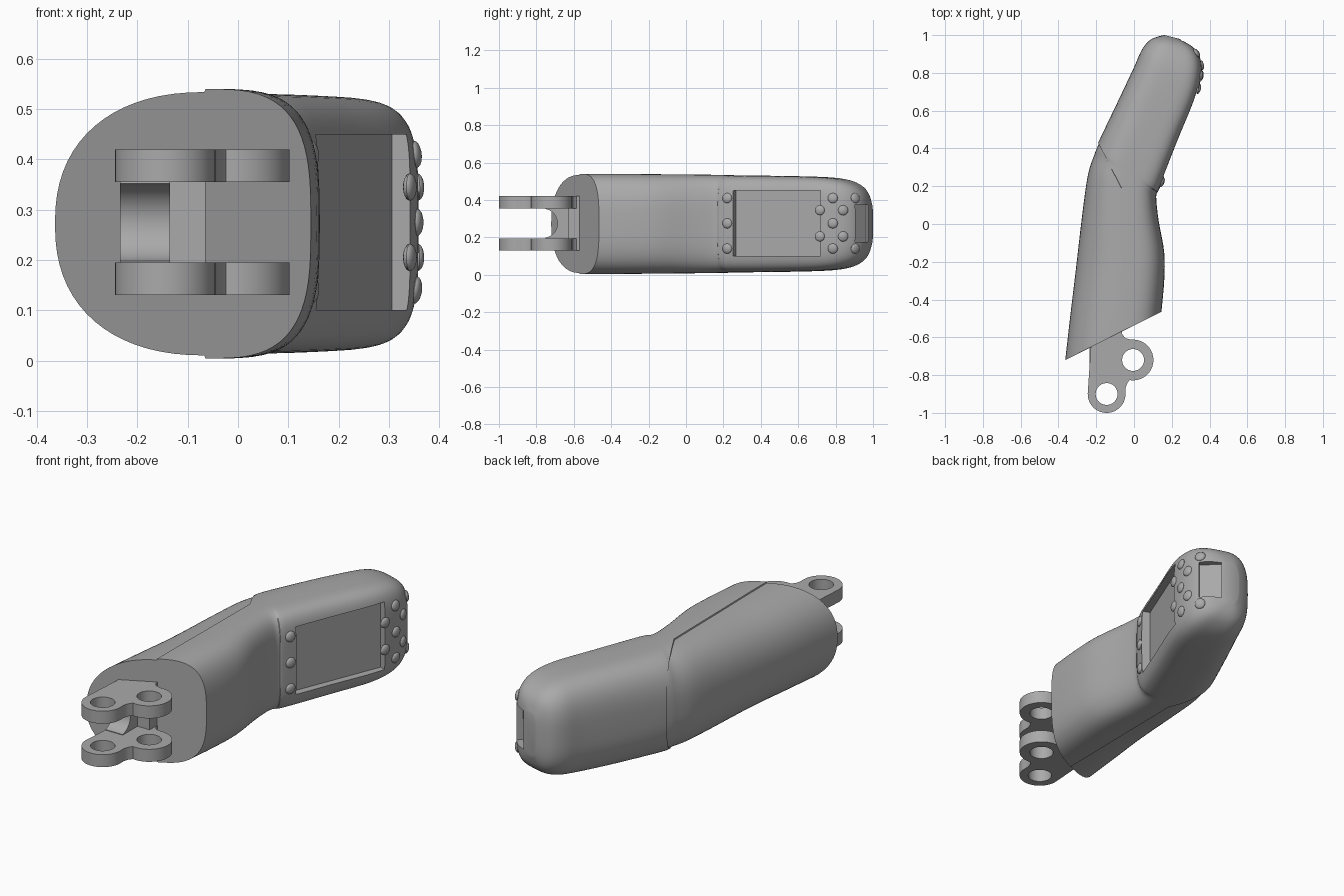
import bpy, bmesh, math
from mathutils import Vector, Matrix
from mathutils.bvhtree import BVHTree

cube = bpy.data.objects.get("Cube")
if cube:
    bpy.data.objects.remove(cube, do_unlink=True)

grey = bpy.data.materials.new("plain grey")
grey.use_nodes = True
grey.diffuse_color = (0.4, 0.4, 0.4, 1)
grey.node_tree.nodes["Principled BSDF"].inputs["Base Color"].default_value = (0.4, 0.4, 0.4, 1)

MID = 0.272      # height of the symmetry plane
AROUND = 72


def activate(ob):
    bpy.ops.object.select_all(action='DESELECT')
    ob.select_set(True)
    bpy.context.view_layer.objects.active = ob


def finish(name, bm, smooth=True):
    bmesh.ops.recalc_face_normals(bm, faces=bm.faces)
    me = bpy.data.meshes.new(name)
    bm.to_mesh(me)
    bm.free()
    ob = bpy.data.objects.new(name, me)
    bpy.context.collection.objects.link(ob)
    me.materials.append(grey)
    if smooth:
        activate(ob)
        bpy.ops.object.shade_smooth_by_angle(angle=math.radians(35))
    return ob


def box(name, size, matrix):
    bm = bmesh.new()
    bmesh.ops.create_cube(bm, size=1, matrix=matrix @ Matrix.Diagonal((*size, 1)))
    return finish(name, bm, False)


def catmull(a, b, c, d, t):
    return [0.5 * (2*q + (r-p)*t + (2*p-5*q+4*r-s)*t*t + (3*q-p-3*r+s)*t**3)
            for p, q, r, s in zip(a, b, c, d)]


# Body stations: back x, y, face x, y, half height, crest position, back and face squareness
stations = [
    (-.37, -.72, .145, -.465, .268, .60, 2.3, 3.1),
    (-.345, -.5, .16, -.30, .268, .60, 2.3, 3.1),
    (-.315, -.25, .16, -.15, .266, .60, 2.3, 3.2),
    (-.28, .05, .13, .02, .264, .58, 2.4, 3.4),
    (-.25, .26, .118, .13, .262, .55, 2.5, 3.7),
    (-.215, .37, .122, .165, .260, .53, 2.6, 4.2),
    (-.19, .43, .14, .20, .259, .5, 2.8, 5),
    (-.08, .66, .235, .44, .256, .5, 3, 5),
    (0, .83, .325, .66, .250, .5, 3, 5),
    (.04, .92, .357, .79, .236, .5, 3, 4.5),
    (.08, .97, .35, .88, .207, .5, 3, 4),
    (.12, .99, .31, .94, .167, .5, 3, 3.5),
    (.16, 1, .24, .98, .11, .5, 3, 3),
]


def section(bm, back_x, back_y, face_x, face_y, h, crest, n_back, n_face):
    a, b = Vector((back_x, back_y, MID)), Vector((face_x, face_y, MID))
    ring = []
    for i in range(AROUND):
        ang = 2 * math.pi * i / AROUND
        c, s = math.cos(ang), math.sin(ang)
        n = n_face if c > 0 else n_back
        u = math.copysign(abs(c) ** (2 / n), c)
        v = math.copysign(abs(s) ** (2 / n), s)
        p = a.lerp(b, crest + u * (1 - crest if c > 0 else crest))
        ring.append(bm.verts.new(p + Vector((0, 0, v * h))))
    return ring


# Body loft
bm = bmesh.new()
padded = [stations[0]] + stations + [stations[-1]]
rings = []
for k in range(len(stations) - 1):
    for j in range(4):
        rings.append(section(bm, *catmull(*padded[k:k + 4], j / 4)))
rings.append(section(bm, *stations[-1]))
for r0, r1 in zip(rings, rings[1:]):
    for i in range(AROUND):
        j = (i + 1) % AROUND
        bm.faces.new((r0[i], r0[j], r1[j], r1[i]))
bm.faces.new(rings[-1])
bmesh.ops.recalc_face_normals(bm, faces=bm.faces)

# Back shell, set slightly in along its seam
seam_x = -0.065
corner, slant = Vector((seam_x, 0.19, 0)), Vector((0.88, 0.46, 0)).normalized()
for co, no in ((corner, Vector((1, 0, 0))), (corner, slant)):
    bmesh.ops.bisect_plane(bm, geom=bm.verts[:] + bm.edges[:] + bm.faces[:],
                           dist=1e-5, plane_co=co, plane_no=no)
shell = [f for f in bm.faces if f.calc_center_median().x < seam_x
         and (f.calc_center_median() - corner).dot(slant) < 0]
bmesh.ops.inset_region(bm, faces=shell, thickness=0.002, depth=-0.006,
                       use_boundary=False, use_even_offset=True)
bmesh.ops.holes_fill(bm, edges=[e for e in bm.edges if e.is_boundary], sides=0)
bmesh.ops.recalc_face_normals(bm, faces=bm.faces)
surface = BVHTree.FromBMesh(bm)
body = finish("body", bm, False)


def carve(cutter):
    mod = body.modifiers.new("carve", 'BOOLEAN')
    mod.operation, mod.solver, mod.object = 'DIFFERENCE', 'EXACT', cutter
    activate(body)
    bpy.ops.object.modifier_apply(modifier=mod.name)
    bpy.data.objects.remove(cutter, do_unlink=True)


# Screen recess and end socket
def turned(x, y, z, degrees):
    return Matrix.Translation((x, y, z)) @ Matrix.Rotation(math.radians(degrees), 4, 'Z')


carve(box("screen_cutter", (0.2, 0.50, 0.35), turned(.253, .4825, .275, -22) @ Matrix.Translation((.057, 0, 0))))
carve(box("socket_cutter", (0.16, 0.11, 0.20), turned(.32, .965, .275, 45) @ Matrix.Translation((.02, 0, 0))))
activate(body)
bpy.ops.object.shade_smooth_by_angle(angle=math.radians(35))

# Buttons, seated on the face
rows = [(.22, (.14, .275, .41)), (.715, (.205, .345)), (.785, (.14, .275, .41)),
        (.84, (.205, .345)), (.905, (.14, .41))]
bm = bmesh.new()
for y, heights in rows:
    for z in heights:
        hit, normal, _, _ = surface.ray_cast(Vector((1, y, z)), Vector((-1, 0, 0)))
        if hit is None:
            continue
        pose = Matrix.Translation(hit) @ normal.to_track_quat('Z', 'Y').to_matrix().to_4x4()
        bmesh.ops.create_uvsphere(bm, u_segments=20, v_segments=10, radius=0.027,
                                  matrix=pose @ Matrix.Diagonal((1, 1, 0.45, 1)))
finish("buttons", bm)


# Hinge plates with two bored bosses
def arc(cx, cy, r, start, end, steps=28):
    return [(cx + r * math.cos(math.radians(start + (end - start) * i / steps)),
             cy + r * math.sin(math.radians(start + (end - start) * i / steps)))
            for i in range(steps + 1)]


outer, inner = (-.145, -.9), (-.005, -.72)
outline = ([(-.22, -.52)] + arc(*outer, .1, 178, 360) + [(-.045, -.87), (-.037, -.845)]
           + arc(*inner, .108, -100, 95) + [(-.045, -.605), (-.062, -.585), (-.068, -.52)])
holes = [arc(*c, .058, 0, 347, 27) for c in (outer, inner)]
for name, z in (("lower_hinge_plate", .1625), ("upper_hinge_plate", .3875)):
    cu = bpy.data.curves.new(name, 'CURVE')
    cu.dimensions, cu.fill_mode, cu.extrude = '2D', 'BOTH', 0.0325
    for loop in [outline] + holes:
        sp = cu.splines.new('POLY')
        sp.points.add(len(loop) - 1)
        for p, (x, y) in zip(sp.points, loop):
            p.co = (x, y, 0, 1)
        sp.use_cyclic_u = True
    plate = bpy.data.objects.new(name, cu)
    plate.location.z = z
    bpy.context.collection.objects.link(plate)
    cu.materials.append(grey)
    activate(plate)
    bpy.ops.object.convert(target='MESH')
    bpy.ops.object.shade_smooth_by_angle(angle=math.radians(30))

# Web between the plates: a hollowed saddle and a flat block
bm = bmesh.new()
profile = [(-.55, .19), (-.75, .19)] + arc(-.765, .275, .078, -80, 80, 20) + [(-.75, .36), (-.55, .36)]
face = bm.faces.new([bm.verts.new((-.235, y, z)) for y, z in profile])
ext = bmesh.ops.extrude_face_region(bm, geom=[face])
bmesh.ops.translate(bm, vec=(.1, 0, 0), verts=[v for v in ext["geom"] if isinstance(v, bmesh.types.BMVert)])
finish("hinge_saddle", bm)
box("hinge_block", (.075, .12, .17), Matrix.Translation((-.1025, -.57, .275)))
